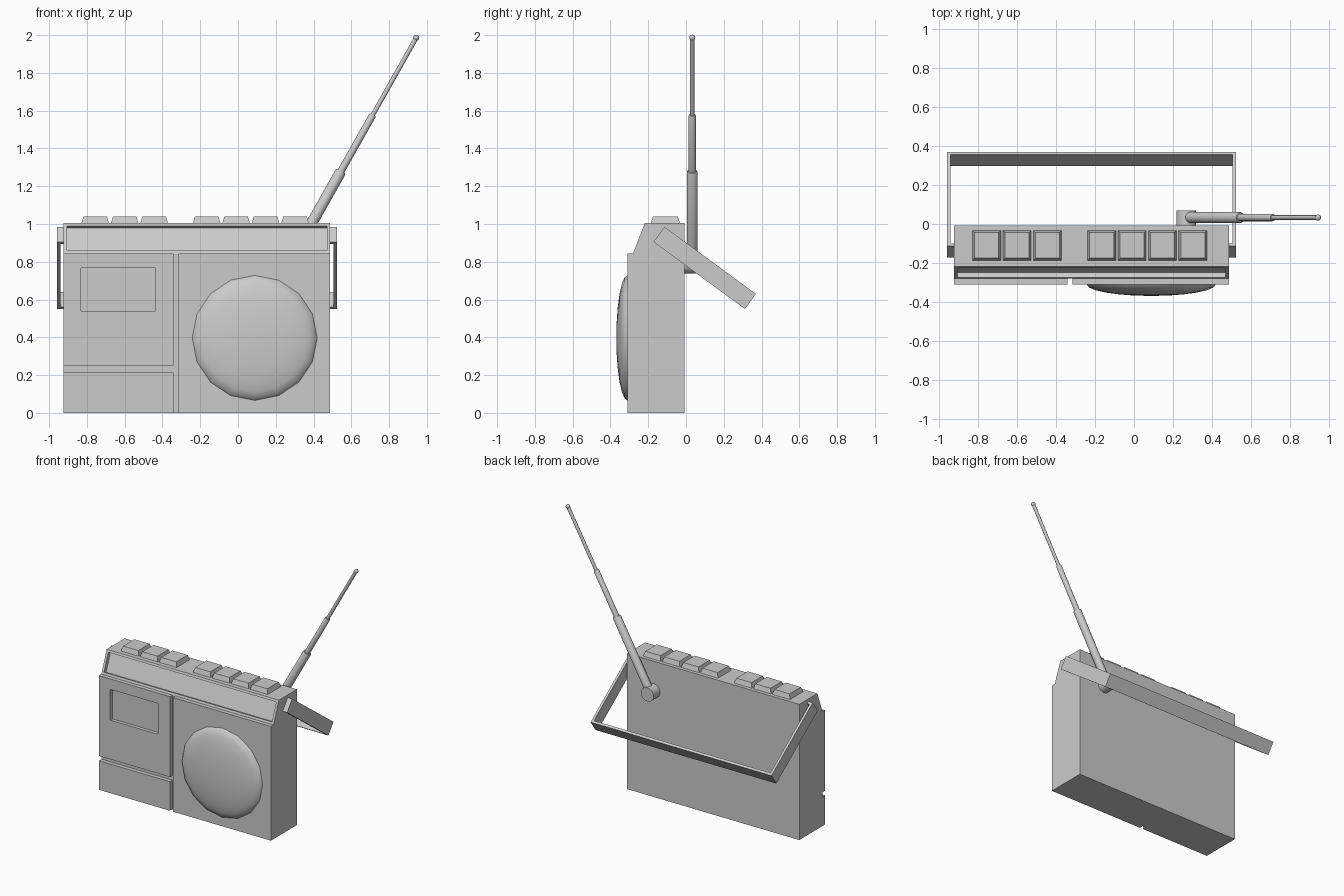
import bpy, bmesh
from math import pi, cos, sin
from mathutils import Vector, Matrix

if "Cube" in bpy.data.objects:
    bpy.data.objects.remove(bpy.data.objects["Cube"])

X0, X1 = -0.923, 0.487      # cabinet left / right
BACK, CORE, FRONT = -0.007, -0.28, -0.31


def finish(name, bm, smooth=False):
    bmesh.ops.recalc_face_normals(bm, faces=bm.faces)
    me = bpy.data.meshes.new(name)
    bm.to_mesh(me)
    bm.free()
    ob = bpy.data.objects.new(name, me)
    bpy.context.collection.objects.link(ob)
    if smooth:
        bpy.ops.object.select_all(action='DESELECT')
        ob.select_set(True)
        bpy.context.view_layer.objects.active = ob
        bpy.ops.object.shade_smooth_by_angle(angle=0.6)
    return ob


def prism(pts, vec):
    """Extrude a closed outline of 3D points along vec."""
    bm = bmesh.new()
    face = bm.faces.new([bm.verts.new(p) for p in pts])
    ext = bmesh.ops.extrude_face_region(bm, geom=[face], use_keep_orig=True)
    bmesh.ops.translate(bm, vec=vec, verts=[v for v in ext['geom'] if isinstance(v, bmesh.types.BMVert)])
    bmesh.ops.recalc_face_normals(bm, faces=bm.faces)
    return bm


def box(x0, x1, y0, y1, z0, z1):
    return prism([(x0, y0, z0), (x1, y0, z0), (x1, y0, z1), (x0, y0, z1)], (0, y1 - y0, 0))


# Cabinet with sloped dial strip, recessed along its normal
profile = [(CORE, 0), (BACK, 0), (BACK, 1.005), (-0.218, 1.005), (CORE, 0.845)]
bm = prism([(X0, y, z) for y, z in profile], (X1 - X0, 0, 0))
slope = next(f for f in bm.faces if f.normal.y < -0.5 and f.normal.z > 0.2)
bmesh.ops.inset_individual(bm, faces=[slope], thickness=0.024)
direction = slope.normal.copy() * -0.027
ext = bmesh.ops.extrude_discrete_faces(bm, faces=[slope])['faces'][0]
bmesh.ops.translate(bm, vec=direction, verts=ext.verts)
finish("cabinet", bm)

# Front panels separated by grooves
finish("speaker_panel", box(-0.315, X1, FRONT, CORE, 0, 0.845))
finish("lower_left_panel", box(X0, -0.341, FRONT, CORE, 0, 0.215))

# Upper left panel with a recessed window
bm = box(X0, -0.341, FRONT, CORE, 0.25, 0.845)
face = next(f for f in bm.faces if f.normal.y < -0.9)
bmesh.ops.inset_individual(bm, faces=[face], thickness=0.08)
mid = face.calc_center_median()
for v in face.verts:
    v.co.x = -0.83 if v.co.x < mid.x else -0.437
    v.co.z = 0.54 if v.co.z < mid.z else 0.768
ext = bmesh.ops.extrude_discrete_faces(bm, faces=[face])['faces'][0]
bmesh.ops.translate(bm, vec=(0, 0.025, 0), verts=ext.verts)
finish("window_panel", bm)

# Speaker dome: front half of a flattened sphere
bm = bmesh.new()
bmesh.ops.create_uvsphere(bm, u_segments=16, v_segments=12, radius=1)
bmesh.ops.delete(bm, geom=[v for v in bm.verts if v.co.z < -0.01], context='VERTS')
bm.transform(Matrix.Translation((0.0885, FRONT, 0.397)) @ Matrix.Rotation(pi / 2, 4, 'X')
             @ Matrix.Diagonal((0.331, 0.331, 0.059, 1)))
finish("speaker_dome", bm, True)

# Tapered push buttons
for i, x in enumerate([-0.83, -0.674, -0.518, -0.24, -0.084, 0.072, 0.228]):
    bm = box(x, x + 0.148, -0.188, -0.031, 1.0, 1.04)
    cx, cy = x + 0.074, -0.1095
    for v in bm.verts:
        if v.co.z > 1.02:
            v.co.x = cx + (v.co.x - cx) * 0.84
            v.co.y = cy + (v.co.y - cy) * 0.84
    finish(f"button_{i + 1}", bm)

# Carry handle: flat band bent into a frame, ends tucked into the cabinet sides
A = Vector((0, -0.172, 0.905))            # lower near corner
along = Vector((0, 0.484, -0.355))
wide = Vector((0, 0.058, 0.08))
L, t = along.length, 0.018
u = along.normalized()
HX0, HX1 = -0.959, 0.523
outline = [(X0, 0), (HX0, 0), (HX0, L), (HX1, L), (HX1, 0), (X1, 0), (X1, t),
           (HX1 - t, t), (HX1 - t, L - t), (HX0 + t, L - t), (HX0 + t, t), (X0, t)]
finish("handle", prism([A + u * d + Vector((x, 0, 0)) for x, d in outline], wide))

# Antenna pivot
AY = 0.033
pivot = Vector((0.268, AY, 0.788))
bm = bmesh.new()
bmesh.ops.create_cone(bm, cap_ends=True, segments=20, radius1=0.051, radius2=0.051, depth=0.077)
bm.transform(Matrix.Translation((pivot.x, 0.0315, pivot.z)) @ Matrix.Rotation(pi / 2, 4, 'X'))
finish("antenna_pivot", bm, True)

# Telescopic antenna: lathed stepped profile ending in a small ball
tip = Vector((0.944, AY, 1.986))
axis = tip - pivot
H = axis.length
s1, s2 = H * 0.405, H * 0.655
lathe = [(0, 0), (0.029, 0), (0.029, s1), (0.025, s1 + 0.008), (0.019, s1 + 0.008),
         (0.019, s2), (0.016, s2 + 0.006), (0.012, s2 + 0.006), (0.012, H - 0.01)]
lathe += [(0.016 * cos(a), H + 0.016 * sin(a)) for a in (-0.5, 0, 0.5, 1.0)] + [(0, H + 0.016)]
bm = bmesh.new()
vs = [bm.verts.new((r, 0, z)) for r, z in lathe]
edges = [bm.edges.new(p) for p in zip(vs, vs[1:])]
bmesh.ops.spin(bm, geom=vs + edges, cent=(0, 0, 0), axis=(0, 0, 1), angle=2 * pi, steps=16)
bmesh.ops.remove_doubles(bm, verts=bm.verts, dist=0.0005)
bm.transform(Matrix.Translation(pivot) @ axis.to_track_quat('Z', 'Y').to_matrix().to_4x4())
finish("antenna", bm, True)
